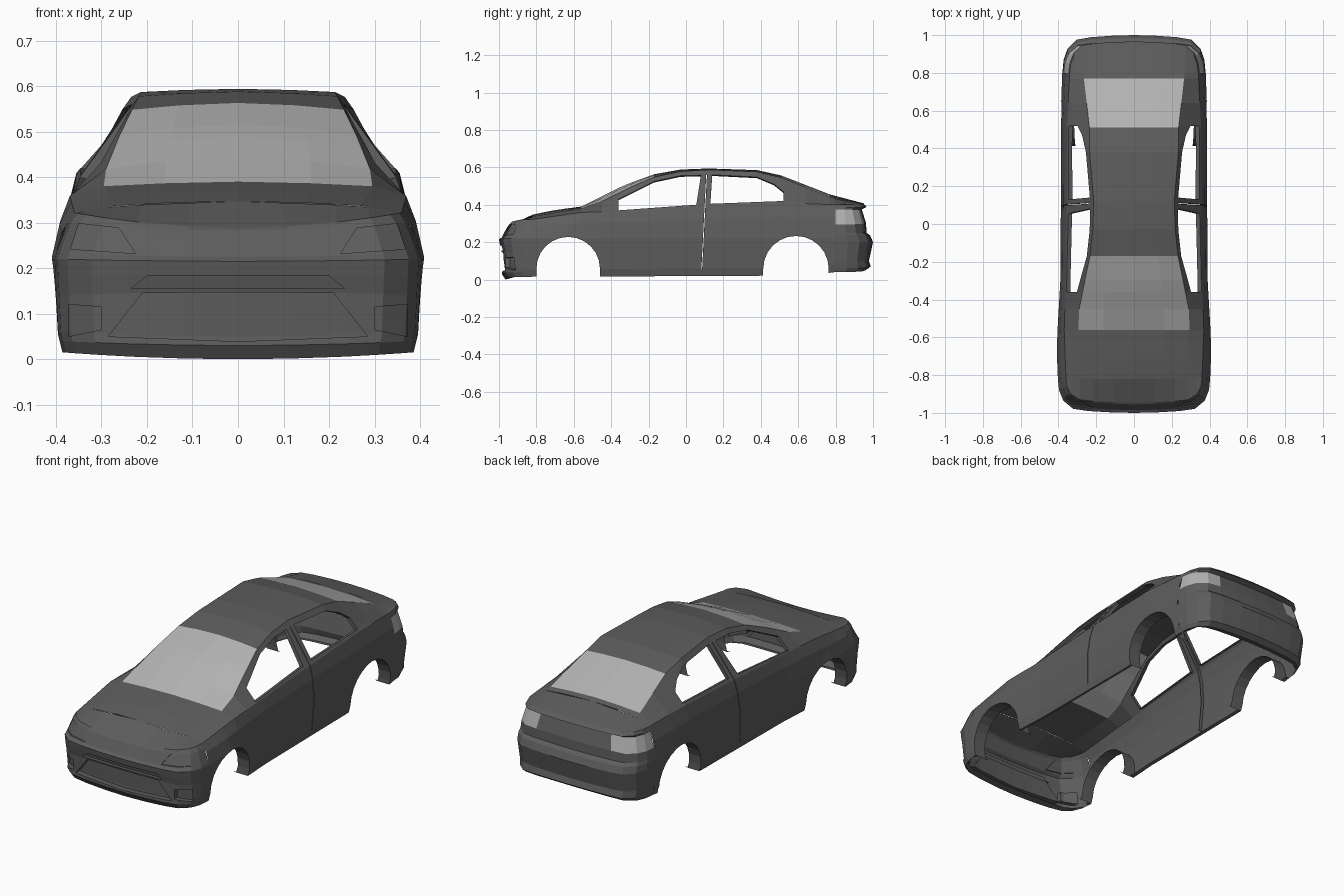
import bpy, bmesh, math
from mathutils import Vector

if "Cube" in bpy.data.objects:
    bpy.data.objects.remove(bpy.data.objects["Cube"])


def material(name, v):
    m = bpy.data.materials.new(name)
    m.diffuse_color = (v, v, v, 1)
    m.use_nodes = True
    m.node_tree.nodes["Principled BSDF"].inputs["Base Color"].default_value = m.diffuse_color
    return m


PAINT = material("dark_paint", 0.11)
GLASS = material("light_glass", 0.45)


def ramp(pts, t):
    """Piecewise linear interpolation, clamped at both ends."""
    if t <= pts[0][0]:
        return pts[0][1]
    for (a, u), (b, v) in zip(pts, pts[1:]):
        if t <= b:
            return u + (v - u) * (t - a) / (b - a)
    return pts[-1][1]


# Longitudinal guide lines of the body: (y, value)
WIDTH = [(-.82, .403), (-.65, .41), (-.3, .39), (.3, .386), (.6, .387), (.8, .38)]
SILL_Z = [(-.82, .015), (.41, .02), (.76, .035), (.8, .04)]
BELT_X = [(-.82, .36), (-.55, .37), (-.36, .362), (.1, .357), (.52, .355), (.8, .34)]
BELT_Z = [(-.82, .322), (-.55, .36), (-.36, .365), (.52, .41), (.8, .40)]
EDGE_X = [(-.82, .27), (-.56, .295), (-.45, .29), (-.3, .26), (-.17, .233), (0, .215),
          (.12, .213), (.38, .235), (.51, .236), (.77, .265), (.8, .268)]
EDGE_Z = [(-.82, .337), (-.56, .38), (-.45, .418), (-.3, .492), (-.17, .548), (0, .584),
          (.12, .587), (.38, .576), (.51, .545), (.77, .442), (.8, .432)]
MID_Z = [(-.82, .347), (-.7, .372), (-.56, .39), (-.33, .505), (-.17, .563), (-.03, .588),
         (.12, .594), (.38, .585), (.51, .556), (.77, .455), (.8, .447)]


def side_section(y):
    w, s, bx, bz = (ramp(c, y) for c in (WIDTH, SILL_Z, BELT_X, BELT_Z))
    return [(w * .91, s + .005), (w * .955, s), (w * .98, s + .04), (w, .22),
            (w - .4 * (w - bx), .22 + .6 * (bz - .22)), (bx, bz),
            (ramp(EDGE_X, y), ramp(EDGE_Z, y))]


def side_x(y, z):
    return ramp([(q, x) for x, q in side_section(y)[1:6]], z)


def loft(rows, keep=lambda c: True):
    """Quad grid through rows of points."""
    bm = bmesh.new()
    grid = [[bm.verts.new(p) for p in r] for r in rows]
    for a, b in zip(grid, grid[1:]):
        for i in range(len(a) - 1):
            q = (a[i], a[i + 1], b[i + 1], b[i])
            if keep(sum((v.co for v in q), Vector()) / 4):
                bm.faces.new(q)
    loose = [v for v in bm.verts if not v.link_faces]
    bmesh.ops.delete(bm, geom=loose, context='VERTS')
    return bm


def finish(name, bm, mat=PAINT):
    bmesh.ops.remove_doubles(bm, verts=bm.verts[:], dist=1e-5)
    bmesh.ops.recalc_face_normals(bm, faces=bm.faces[:])
    me = bpy.data.meshes.new(name)
    bm.to_mesh(me)
    bm.free()
    me.materials.append(mat)
    ob = bpy.data.objects.new(name, me)
    bpy.context.collection.objects.link(ob)
    ob.modifiers.new("mirror", 'MIRROR').merge_threshold = .0005
    return ob


def opening(bm, poly, axis, shift, panel=False):
    """Cut a convex outline (axis, z), add a lip along shift, optionally a recessed panel."""
    def uv(co):
        return Vector((co[axis], co.z))
    pts = [Vector(p) for p in poly]
    mid = sum(pts, Vector((0, 0))) / len(pts)
    lo = [min(p[i] for p in pts) for i in (0, 1)]
    hi = [max(p[i] for p in pts) for i in (0, 1)]

    def near(f):
        c = [uv(v.co) for v in f.verts]
        return all(min(p[i] for p in c) < hi[i] and max(p[i] for p in c) > lo[i] for i in (0, 1))
    planes = []

    def inside():
        return [f for f in bm.faces if near(f) and
                all((uv(f.calc_center_median()) - p).dot(n) > 0 for p, n in planes)]
    for p, q in zip(pts, pts[1:] + pts[:1]):
        n = Vector((p.y - q.y, q.x - p.x)).normalized()
        if (mid - p).dot(n) < 0:
            n = -n
        faces = inside()
        geom = set(faces)
        for f in faces:
            geom.update(f.edges)
            geom.update(f.verts)
        co, no = Vector((0, 0, p.y)), Vector((0, 0, n.y))
        co[axis], no[axis] = p.x, n.x
        bmesh.ops.bisect_plane(bm, geom=list(geom), dist=1e-5, plane_co=co, plane_no=no)
        planes.append((p, n))
    faces = inside()
    chosen = set(faces)
    rim = {e for f in faces for e in f.edges
           if len(e.link_faces) == 2 and sum(g in chosen for g in e.link_faces) == 1}
    if panel:
        new = bmesh.ops.duplicate(bm, geom=faces)["geom"]
        bmesh.ops.translate(bm, vec=shift, verts=[v for v in new if isinstance(v, bmesh.types.BMVert)])
    bmesh.ops.delete(bm, geom=faces, context='FACES')
    new = bmesh.ops.extrude_edge_only(bm, edges=[e for e in rim if e.is_valid])["geom"]
    bmesh.ops.translate(bm, vec=shift, verts=[v for v in new if isinstance(v, bmesh.types.BMVert)])


# Body side with arches, window openings and the door gap
ys = [-.82, -.72, -.65, -.56, -.45, -.36, -.3, -.17, -.03, .12, .25, .38, .51, .64, .77, .8]
side = loft([[(x, y, z) for x, z in side_section(y)] for y in ys])
for c, r in ((-.63, .17), (.588, .175)):
    arch = [(c + r * math.cos(math.pi * i / 12), .058 + r * math.sin(math.pi * i / 12)) for i in range(13)]
    opening(side, arch + [(c - r, -.05), (c + r, -.05)], 1, (-.07, 0, 0))
opening(side, [(-.36, .37), (.055, .40), (.08, .558), (-.03, .555), (-.17, .525), (-.36, .43)], 1, (-.02, 0, -.006))
opening(side, [(.13, .405), (.52, .42), (.52, .47), (.47, .51), (.38, .548), (.14, .56)], 1, (-.02, 0, -.006))
opening(side, [(.082, .05), (.086, .05), (.112, .56), (.108, .56)], 1, (-.015, 0, 0))
finish("body_side", side)


# Upper panels from centre line to edge line
def top_row(y):
    x, z, m = ramp(EDGE_X, y), ramp(EDGE_Z, y), ramp(MID_Z, y)
    return [(0, y, m), (x * .55, y, m - .35 * (m - z)), (x, y, z)]


for name, stations, mat in (("hood", (-.82, -.72, -.65, -.56), PAINT),
                            ("windshield", (-.56, -.45, -.36, -.3, -.17), GLASS),
                            ("roof", (-.17, -.03, .12, .25, .38, .51), PAINT),
                            ("rear_window", (.51, .64, .77), GLASS),
                            ("rear_deck", (.77, .8), PAINT)):
    finish(name, loft([top_row(y) for y in stations]), mat)

# Bumper ends: levels (centre z, centre y, corner z) wrapped round a plan curve
PLAN = [(0, 1), (.3, .985), (.6, .945), (.8, .88), (.93, .64), (.985, .33), (1, 0)]


def end_rows(levels, yj):
    rows = []
    for zc, yc, zj in levels:
        xj = side_x(yj, zj)
        rows.append([(f * xj, yj + (yc - yj) * e, zc + (zj - zc) * f * f) for f, e in PLAN])
    sec = [(0, ramp(MID_Z, yj))] + side_section(yj)[:4:-1]
    rows.append([(f * sec[-1][0], yj, ramp(sec, f * sec[-1][0])) for f, e in PLAN])
    return rows


# Front end with grille, lamp and vent recesses
front = loft(end_rows([(.01, -.93, .02), (0, -.965, .015), (.03, -.985, .04), (.05, -.983, .06),
                       (.148, -.985, .14), (.187, -.995, .185), (.215, -1, .22), (.225, -.985, .235),
                       (.283, -.955, .30), (.289, -.945, .322)], -.82))
opening(front, [(-.05, .037), (.285, .05), (.21, .145), (-.05, .147)], 0, (0, .03, 0), True)
opening(front, [(-.05, .155), (.235, .155), (.2, .183), (-.05, .183)], 0, (0, .018, 0), True)
opening(front, [(.30, .065), (.372, .05), (.372, .12), (.30, .115)], 0, (0, .025, 0), True)
opening(front, [(.225, .232), (.368, .242), (.35, .298), (.262, .288)], 0, (0, .006, 0), True)
finish("front_end", front)

# Rear end with spoiler lip, and the corner lamps
rear = end_rows([(.055, .93, .045), (.05, .96, .04), (.07, .988, .06), (.10, .978, .10), (.20, 1, .20),
                 (.235, .985, .235), (.25, .965, .25), (.30, .963, .295), (.375, .94, .375),
                 (.388, .966, .385), (.408, .948, .40)], .8)


def lamp(c):
    return .29 < c.z < .376 and c.x > .25


finish("rear_end", loft(rear, lambda c: not lamp(c)))
finish("tail_light", loft(rear, lamp), GLASS)
